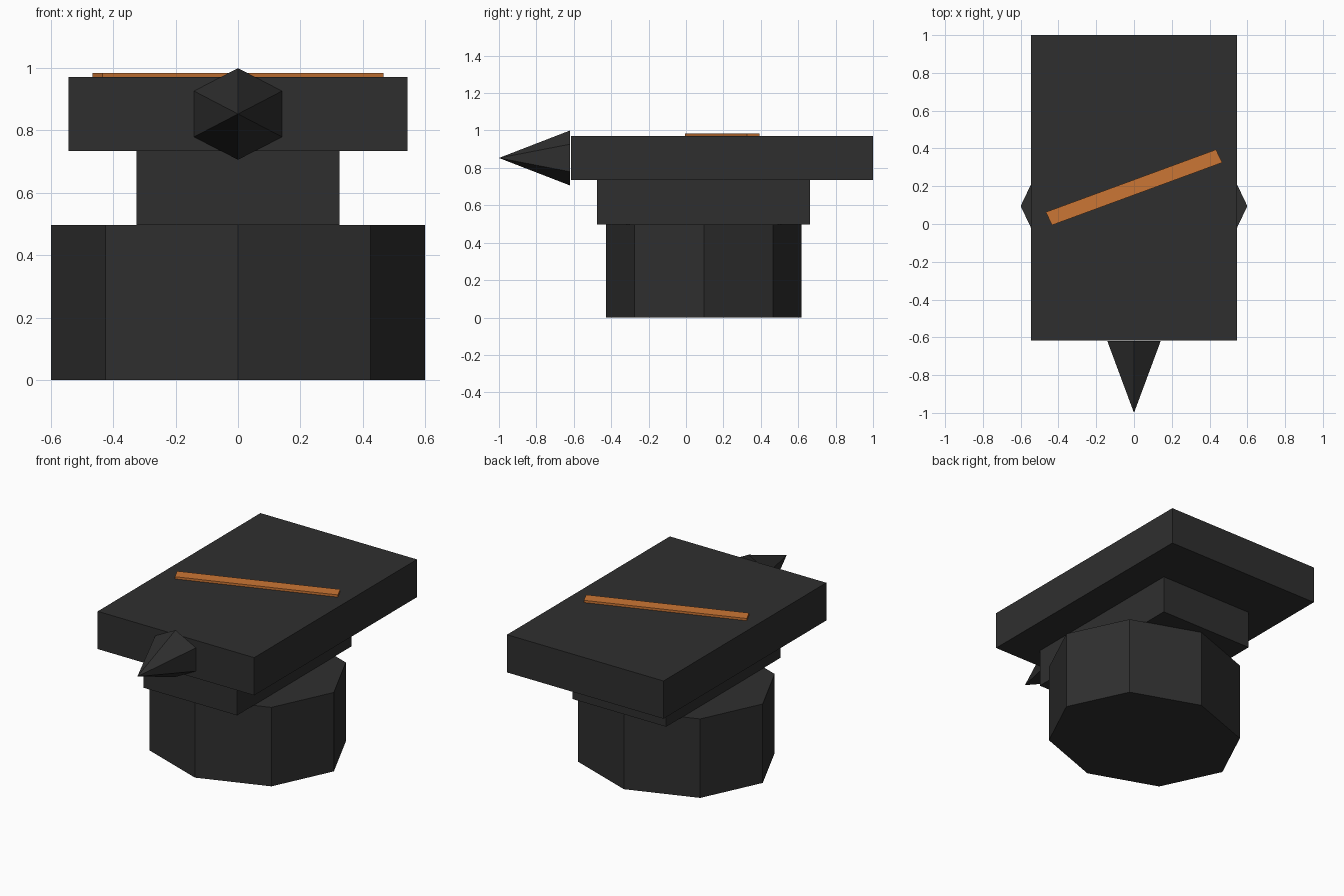
import bpy, math
from mathutils import Vector

if "Cube" in bpy.data.objects:
    bpy.data.objects.remove(bpy.data.objects["Cube"])


def material(name, color):
    m = bpy.data.materials.new(name)
    m.diffuse_color = (*color, 1.0)
    m.use_nodes = True
    m.node_tree.nodes["Principled BSDF"].inputs["Base Color"].default_value = m.diffuse_color
    return m


dark = material("charcoal", (0.028, 0.028, 0.028))
orange = material("orange", (0.60, 0.18, 0.035))


def add_mesh(name, verts, faces, mat):
    mesh = bpy.data.meshes.new(name)
    mesh.from_pydata(verts, [], faces)
    mesh.materials.append(mat)
    obj = bpy.data.objects.new(name, mesh)
    bpy.context.collection.objects.link(obj)
    return obj


def prism(name, outline, z0, z1, mat):
    """Extrude a counter-clockwise outline from z0 to z1."""
    n = len(outline)
    verts = [(x, y, z) for z in (z0, z1) for x, y in outline]
    faces = [tuple(reversed(range(n))), tuple(range(n, 2 * n))]
    faces += [(i, (i + 1) % n, n + (i + 1) % n, n + i) for i in range(n)]
    return add_mesh(name, verts, faces, mat)


def rect(hx, y0, y1):
    return [(-hx, y0), (hx, y0), (hx, y1), (-hx, y1)]


# Eight-sided base, slightly wider than deep
octagon = [(0.6 * math.cos(i * math.pi / 4), 0.095 + 0.523 * math.sin(i * math.pi / 4))
           for i in range(8)]
prism("base", octagon, 0.0, 0.496, dark)

# Stepped neck and slab on top
prism("neck", rect(0.326, -0.475, 0.662), 0.496, 0.734, dark)
prism("top_slab", rect(0.544, -0.616, 1.0), 0.734, 0.971, dark)

# Six-sided spike pointing forward
ring = [(0.163 * math.sin(i * math.pi / 3), -0.62, 0.853 + 0.147 * math.cos(i * math.pi / 3))
        for i in range(6)]
sides = [(i, (i + 1) % 6, 6) for i in range(6)]
add_mesh("front_spike", ring + [(0, -1.0, 0.853)], sides + [tuple(reversed(range(6)))], dark)

# Slanted raised strip on the slab
strip = [(-0.434, -0.006), (0.467, 0.325), (0.434, 0.394), (-0.467, 0.063)]
prism("diagonal_strip", strip, 0.969, 0.985, orange)
